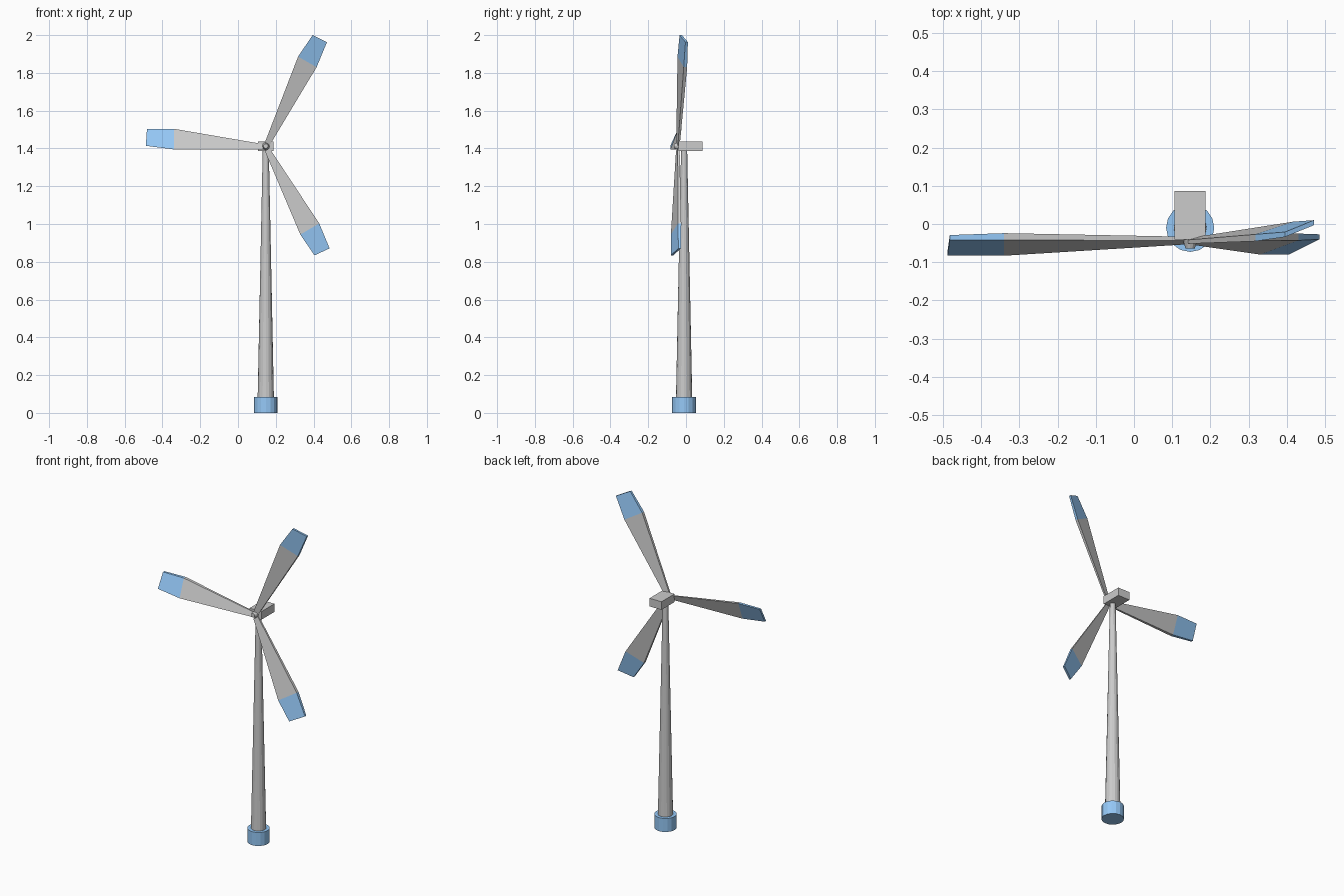
import bpy, bmesh
from math import pi
from mathutils import Vector

if "Cube" in bpy.data.objects:
    bpy.data.objects.remove(bpy.data.objects["Cube"])

blue = bpy.data.materials.new("blue")
blue.diffuse_color = (0.3, 0.58, 0.93, 1)
blue.use_nodes = True
blue.node_tree.nodes["Principled BSDF"].inputs["Base Color"].default_value = blue.diffuse_color
CX, CY = 0.147, -0.01            # tower axis
HUB = Vector((CX, -0.048, 1.408))


def cone(name, r1, r2, depth, loc, rot=(0, 0, 0), sides=16, mat=None):
    bpy.ops.mesh.primitive_cone_add(vertices=sides, radius1=r1, radius2=r2,
                                    depth=depth, location=loc, rotation=rot)
    ob = bpy.context.object
    ob.name = name
    if mat:
        ob.data.materials.append(mat)
    return ob


def loft(name, sections, mat=None):
    """Closed solid through (edge_a, edge_b, thickness) sections."""
    bm = bmesh.new()
    rings = []
    for a, b, t in sections:
        back = Vector((0, t, 0))
        rings.append([bm.verts.new(p) for p in (a, b, b + back, a + back)])
    for r, s in zip(rings, rings[1:]):
        for i in range(4):
            j = (i + 1) % 4
            bm.faces.new((r[i], r[j], s[j], s[i]))
    bm.faces.new(rings[0])
    bm.faces.new(rings[-1])
    bmesh.ops.recalc_face_normals(bm, faces=bm.faces)
    me = bpy.data.meshes.new(name)
    bm.to_mesh(me)
    bm.free()
    ob = bpy.data.objects.new(name, me)
    bpy.context.collection.objects.link(ob)
    if mat:
        me.materials.append(mat)


# base and tapered tower
cone("base", 0.063, 0.063, 0.083, (CX, CY, 0.0415), mat=blue)
cone("tower", 0.043, 0.016, 1.32, (CX, CY, 0.74))

# nacelle box
bpy.ops.mesh.primitive_cube_add(size=1, location=(CX, 0.0235, 1.4125))
nacelle = bpy.context.object
nacelle.name = "nacelle"
nacelle.scale = (0.081, 0.127, 0.05)

# hub, pointing to the front
cone("hub", 0.021, 0.012, 0.027, (CX, -0.0505, 1.412), (pi / 2, 0, 0), sides=12)

# front-face corners of each blade: break edge a, b, then tip edge a, b
blades = {
    "left": ((-0.34, -0.083, 1.395), (-0.34, -0.042, 1.504),
             (-0.488, -0.083, 1.414), (-0.482, -0.042, 1.504)),
    "upper": ((0.318, -0.045, 1.886), (0.416, -0.012, 1.83),
              (0.395, -0.034, 2.0), (0.471, -0.003, 1.963)),
    "lower": ((0.33, -0.08, 0.944), (0.43, -0.043, 1.003),
              (0.405, -0.08, 0.834), (0.485, -0.04, 0.871)),
}
for side, pts in blades.items():
    a, b, ta, tb = map(Vector, pts)
    out = ((a + b) / 2 - HUB).normalized() * 0.016
    half = (b - a).normalized() * 0.015
    root = (HUB + out - half, HUB + out + half, 0.01)
    mid = (a, b, 0.018)
    loft(side + "_blade", [root, mid])
    loft(side + "_blade_tip", [mid, (ta, tb, 0.013)], blue)
